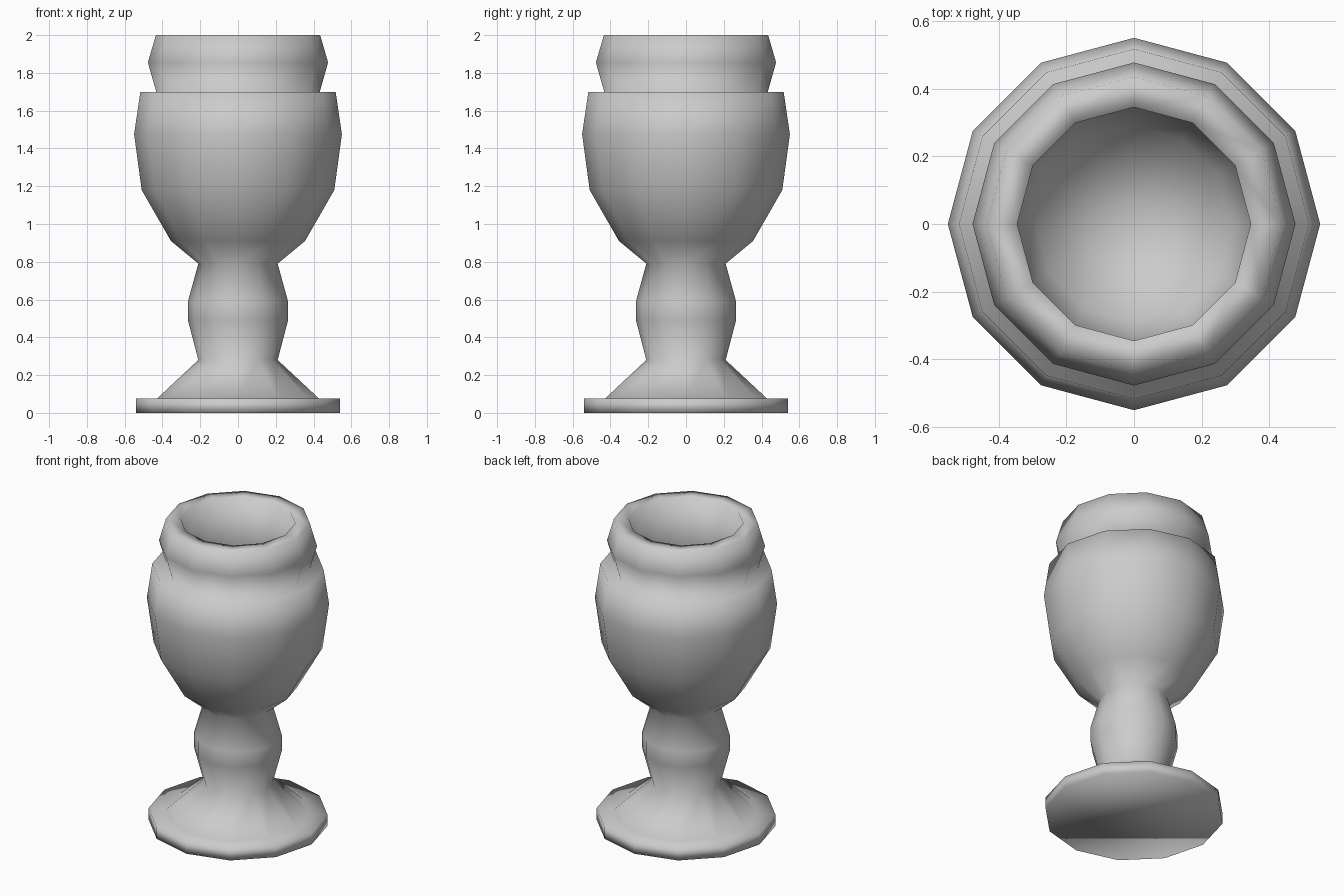
import bpy, bmesh, math

if "Cube" in bpy.data.objects:
    bpy.data.objects.remove(bpy.data.objects["Cube"])

SIDES = 12


def lathe(name, profile):
    """Revolve (radius, height) points; a zero radius closes to a centre point."""
    bm = bmesh.new()
    rings = []
    for r, z in profile:
        if r == 0:
            rings.append([bm.verts.new((0, 0, z))] * SIDES)
        else:
            rings.append([bm.verts.new((r * math.cos(2 * math.pi * i / SIDES),
                                        r * math.sin(2 * math.pi * i / SIDES), z))
                          for i in range(SIDES)])
    for low, high in zip(rings, rings[1:]):
        for i in range(SIDES):
            j = (i + 1) % SIDES
            bm.faces.new(list(dict.fromkeys((low[i], low[j], high[j], high[i]))))
    # flat underside
    bm.faces.new(rings[0][::-1])
    bmesh.ops.recalc_face_normals(bm, faces=bm.faces)
    for f in bm.faces:
        f.smooth = True
    mesh = bpy.data.meshes.new(name)
    bm.to_mesh(mesh)
    bm.free()
    obj = bpy.data.objects.new(name, mesh)
    bpy.context.collection.objects.link(obj)
    return obj


foot = [(0.54, 0), (0.54, 0.075), (0.43, 0.075)]
stem = [(0.21, 0.28), (0.265, 0.49), (0.265, 0.59), (0.21, 0.79)]
bowl = [(0.355, 0.91), (0.51, 1.18), (0.55, 1.475), (0.517, 1.70)]
neck = [(0.433, 1.70), (0.477, 1.855), (0.435, 2.0)]
inside = [(0.345, 2.0), (0.345, 1.70), (0.36, 1.45), (0.29, 1.15), (0, 1.0)]

lathe("goblet", foot + stem + bowl + neck + inside)
